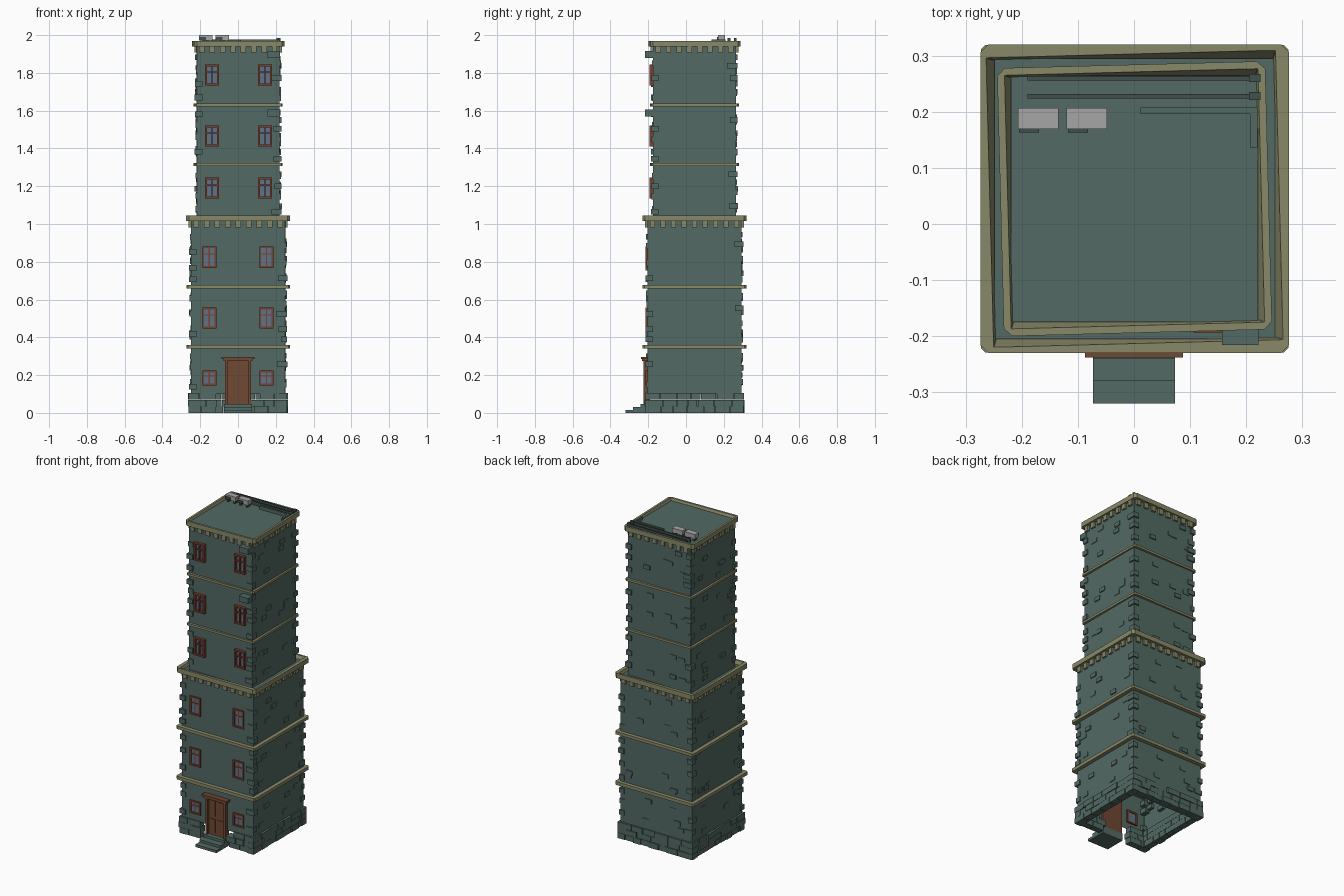
import bpy, bmesh, math, random
from mathutils import Matrix, Vector

random.seed(7)
if "Cube" in bpy.data.objects:
    bpy.data.objects.remove(bpy.data.objects["Cube"], do_unlink=True)

CENTRE = Vector((0.001, 0.045, 0))
LOW, UP = 0.25, 0.22          # half widths of the two tower stages


def material(name, rgb):
    m = bpy.data.materials.new(name)
    m.use_nodes = True
    colour = (*rgb, 1)
    m.diffuse_color = colour
    m.node_tree.nodes["Principled BSDF"].inputs["Base Color"].default_value = colour
    return m


STONE = material("green stone", (0.085, 0.142, 0.125))
TRIM = material("sand trim", (0.25, 0.25, 0.14))
FRAME = material("red brown frame", (0.2, 0.05, 0.025))
DOOR = material("brown door", (0.16, 0.065, 0.034))
GLASS = material("blue glass", (0.11, 0.17, 0.24))
METAL = material("light grey", (0.38, 0.38, 0.38))
PIPE = material("dark green pipe", (0.05, 0.08, 0.072))


def box(bm, x, y, z, m=Matrix()):
    """Box from three (min, max) ranges, moved by matrix m."""
    size = [b - a for a, b in (x, y, z)]
    mid = [(a + b) / 2 for a, b in (x, y, z)]
    bmesh.ops.create_cube(bm, size=1, matrix=m @ Matrix.Translation(mid) @ Matrix.Diagonal((*size, 1)))


def on_side(bm, k, u, d, z):
    """Box on side k, counted from the front: u along the wall, d outward."""
    m = Matrix.Translation(CENTRE) @ Matrix.Rotation(k * math.pi / 2, 4, 'Z')
    box(bm, u, (-d[1], -d[0]), z, m)


def square(half, z, degrees=0, cut=0.001):
    """Square outline with chamfered corners."""
    pts = [(half, -half + cut), (half, half - cut)]
    return [CENTRE + Matrix.Rotation(math.radians(degrees + 90 * k), 3, 'Z') @ Vector((*p, z))
            for k in range(4) for p in pts]


def loft(bm, outlines, cap=False, closed=False):
    """Skin a stack of outlines, with an optional lid or joined into a ring."""
    rows = [[bm.verts.new(p) for p in o] for o in outlines]
    pairs = list(zip(rows, rows[1:])) + ([(rows[-1], rows[0])] if closed else [])
    for a, b in pairs:
        for i in range(len(a)):
            j = (i + 1) % len(a)
            bm.faces.new((a[i], a[j], b[j], b[i]))
    if cap:
        bm.faces.new(rows[-1])


def finish(bm, name, mat):
    bmesh.ops.recalc_face_normals(bm, faces=bm.faces)
    me = bpy.data.meshes.new(name)
    bm.to_mesh(me)
    bm.free()
    me.materials.append(mat)
    bpy.context.collection.objects.link(bpy.data.objects.new(name, me))


# Hollow tower stages, open underneath
bm = bmesh.new()
loft(bm, [square(LOW, 0.1), square(LOW, 1.025)], cap=True)
finish(bm, "lower_walls", STONE)
bm = bmesh.new()
loft(bm, [square(UP, 1.02), square(UP, 1.955)], cap=True)
finish(bm, "upper_walls", STONE)

# Cornice rims with a slightly twisted opening, and the teeth below them
for name, wall, half, inner, z0, z1, twist, count in (
        ("lower_cornice", LOW, 0.275, 0.258, 1.015, 1.045, 0, 9),
        ("roof_cornice", UP, 0.239, 0.226, 1.94, 1.97, 1.5, 8)):
    bm = bmesh.new()
    loft(bm, [square(half, z0, twist, 0.014), square(half, z1, twist, 0.014),
              square(inner, z1, 1.5), square(inner - 0.012, z0)], closed=True)
    finish(bm, name, TRIM)
    bm = bmesh.new()
    for k in range(4):
        for i in range(count):
            u = (i - (count - 1) / 2) * 2 * wall / count
            on_side(bm, k, (u - 0.014, u + 0.014), (wall - 0.01, wall + 0.012), (z0 - 0.033, z0))
    finish(bm, name + "_teeth", TRIM)

# String courses between floors
for name, wall, half, z, h, twist in (
        ("first_band", LOW, 0.274, 0.35, 0.01, 0), ("second_band", LOW, 0.274, 0.667, 0.009, 0),
        ("third_band", UP, 0.232, 1.315, 0.007, 1), ("fourth_band", UP, 0.232, 1.63, 0.007, 1)):
    bm = bmesh.new()
    loft(bm, [square(wall - 0.01, z - h), square(half, z - h, twist, 0.008),
              square(half, z + h, twist, 0.008), square(wall - 0.01, z + h)], closed=True)
    finish(bm, name, TRIM)

# Three courses of rough foundation bricks
bm = bmesh.new()
for k in range(4):
    for row in range(3):
        u = -0.262
        while u < 0.25:
            v = u + random.uniform(0.05, 0.1)
            if v > 0.235:
                v = 0.262
            if k or v < -0.06 or u > 0.06:
                on_side(bm, k, (u, v - 0.003), (0.215, 0.258 + random.uniform(-0.003, 0.007)),
                        (row * 0.035, row * 0.035 + 0.034))
            u = v
finish(bm, "foundation_bricks", STONE)

# Corner stones and bricks standing out of the walls
bm = bmesh.new()
floors = ((0.12, 0.34), (0.37, 0.65), (0.69, 0.97), (1.05, 1.3), (1.33, 1.61), (1.65, 1.9))
for f, (z0, z1) in enumerate(floors):
    half = LOW if f < 3 else UP
    for k in range(4):
        z = z0 + random.uniform(0, 0.04)
        while z < z1 - 0.03:
            out = half + random.uniform(0.004, 0.011)
            long = random.uniform(0.02, 0.05)
            on_side(bm, k, (half - long, out), (half - 0.03, out), (z, z + 0.03))
            z += random.uniform(0.05, 0.11)
        for i in range(5 if k else 0):
            u = random.choice((-1, 1)) * random.uniform(0.05, half - 0.05)
            z = random.uniform(z0, z1 - 0.03)
            on_side(bm, k, (u - 0.022, u + 0.022), (half - 0.02, half + random.uniform(0.002, 0.007)),
                    (z, z + 0.026))
finish(bm, "wall_bricks", STONE)

# Projecting stone blocks beside the upper windows
bm = bmesh.new()
for z in (1.57, 1.88):
    box(bm, (0.157, 0.222), (-0.216, -0.16), (z, z + 0.035))
finish(bm, "projecting_blocks", STONE)

# Windows: glass, surround and glazing bars
frames, panes = bmesh.new(), bmesh.new()
for z0, z1 in ((0.145, 0.225), (0.447, 0.558), (0.768, 0.882), (1.135, 1.245), (1.41, 1.522), (1.733, 1.845)):
    upper = z0 > 1
    wall = CENTRE.y - (UP if upper else LOW)
    front = wall - (0.018 if upper else 0.009)
    for cx in ((-0.138, 0.143) if upper else (-0.152, 0.15)):
        x0, x1 = cx - 0.037, cx + 0.037
        depth = (front, wall + 0.01)
        for x in ((x0, x0 + 0.01), (x1 - 0.01, x1)):
            box(frames, x, depth, (z0, z1))
        for z in ((z0, z0 + 0.01), (z1 - 0.01, z1)):
            box(frames, (x0, x1), depth, z)
        bar = z0 + (z1 - z0) * 0.64
        thin = (front + 0.003, wall + 0.005)
        box(frames, (cx - 0.003, cx + 0.003), thin, (z0, z1))
        box(frames, (x0, x1), thin, (bar - 0.003, bar + 0.003))
        box(panes, (x0 + 0.005, x1 - 0.005), (wall - 0.003, wall + 0.005), (z0 + 0.005, z1 - 0.005))
finish(frames, "window_frames", FRAME)
finish(panes, "window_glass", GLASS)

# Door with panels, posts and lintel
bm = bmesh.new()
box(bm, (-0.057, 0.057), (-0.212, -0.19), (0.045, 0.28))
for s in (-1, 1):
    for z in ((0.065, 0.15), (0.17, 0.265)):
        box(bm, sorted((s * 0.008, s * 0.046)), (-0.217, -0.2), z)
finish(bm, "door", DOOR)
bm = bmesh.new()
for s in (-1, 1):
    box(bm, sorted((s * 0.055, s * 0.07)), (-0.226, -0.19), (0.045, 0.28))
box(bm, (-0.078, 0.078), (-0.232, -0.19), (0.275, 0.287))
box(bm, (-0.087, 0.087), (-0.238, -0.19), (0.285, 0.297))
finish(bm, "door_frame", DOOR)

# Entrance steps
bm = bmesh.new()
for i in range(3):
    box(bm, (-0.073, 0.073), (-0.32 + 0.04 * i, -0.19), (0.016 * i, 0.016 * (i + 1)))
finish(bm, "entrance_steps", STONE)

# Roof units on feet
units, feet = bmesh.new(), bmesh.new()
for x in (-0.207, -0.12):
    box(units, (x, x + 0.072), (0.169, 0.207), (1.972, 2.0))
    for dx in (0.008, 0.054):
        box(feet, (x + dx, x + dx + 0.01), (0.174, 0.202), (1.95, 1.975))
    box(feet, (x + 0.002, x + 0.038), (0.163, 0.17), (1.975, 1.99))
finish(units, "roof_units", METAL)
finish(feet, "roof_unit_feet", PIPE)

# Roof pipes, with flared ends and one bend
bm = bmesh.new()
for y in (0.26, 0.228):
    box(bm, (-0.19, 0.215), (y - 0.004, y + 0.004), (1.954, 1.978))
    box(bm, (0.205, 0.225), (y - 0.007, y + 0.007), (1.954, 1.984))
finish(bm, "roof_pipes", PIPE)
bm = bmesh.new()
box(bm, (0.012, 0.215), (0.196, 0.208), (1.954, 1.976))
box(bm, (0.207, 0.22), (0.136, 0.208), (1.954, 1.976))
finish(bm, "bent_roof_pipe", STONE)
